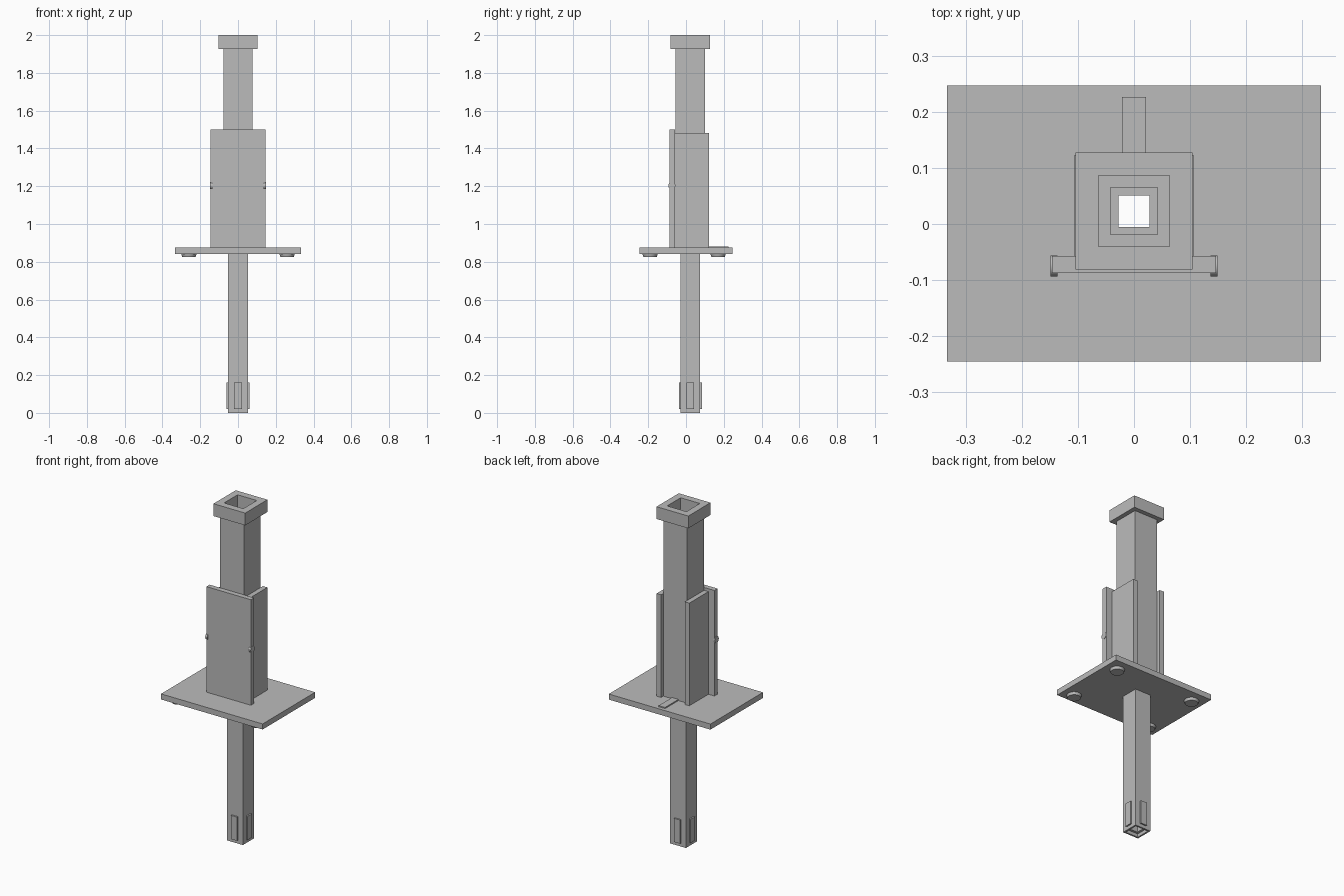
import bpy
import bmesh
import math
from mathutils import Matrix

if "Cube" in bpy.data.objects:
    bpy.data.objects.remove(bpy.data.objects["Cube"])

CY = 0.023  # depth of the column axis

steel = bpy.data.materials.new("grey_steel")
steel.diffuse_color = (0.5, 0.5, 0.5, 1.0)
steel.use_nodes = True
steel.node_tree.nodes["Principled BSDF"].inputs["Base Color"].default_value = steel.diffuse_color


def finish(name, bm):
    bmesh.ops.recalc_face_normals(bm, faces=bm.faces)
    mesh = bpy.data.meshes.new(name)
    bm.to_mesh(mesh)
    bm.free()
    mesh.materials.append(steel)
    obj = bpy.data.objects.new(name, mesh)
    bpy.context.collection.objects.link(obj)
    return obj


def box(name, x, y, z):
    bm = bmesh.new()
    size = [b - a for a, b in (x, y, z)]
    mid = [(a + b) / 2 for a, b in (x, y, z)]
    bmesh.ops.create_cube(bm, size=1, matrix=Matrix.Translation(mid) @ Matrix.Diagonal((*size, 1)))
    return finish(name, bm)


def square(h):
    return (-h, h, CY - h, CY + h)


def tube(name, outer, inner, z0, z1):
    """Rectangular tube between two (x0, x1, y0, y1) outlines."""
    bm = bmesh.new()
    rings = []
    for (x0, x1, y0, y1), z in ((outer, z0), (outer, z1), (inner, z1), (inner, z0)):
        rings.append([bm.verts.new((x, y, z))
                      for x, y in ((x0, y0), (x1, y0), (x1, y1), (x0, y1))])
    for k in range(4):
        a, b = rings[k], rings[(k + 1) % 4]
        for i in range(4):
            j = (i + 1) % 4
            bm.faces.new((a[i], a[j], b[j], b[i]))
    return finish(name, bm)


def disc(name, centre, r1, r2, depth, axis="Z"):
    bm = bmesh.new()
    turn = Matrix.Rotation(math.pi / 2, 4, "Y") if axis == "X" else Matrix.Identity(4)
    bmesh.ops.create_cone(bm, cap_ends=True, segments=24, radius1=r1, radius2=r2,
                          depth=depth, matrix=Matrix.Translation(centre) @ turn)
    obj = finish(name, bm)
    bpy.context.view_layer.objects.active = obj
    obj.select_set(True)
    bpy.ops.object.shade_smooth_by_angle(angle=math.radians(30))
    obj.select_set(False)


# Mounting plate with the column opening
tube("mounting_plate", (-0.333, 0.333, -0.245, 0.247), square(0.042), 0.842, 0.875)

# Upper hollow column and its collar
tube("upper_column", square(0.078), square(0.063), 0.875, 1.93)
tube("top_collar", square(0.104), square(0.063), 1.927, 2.0)

# Lower hollow post with an inner sleeve near its end
tube("lower_post", square(0.052), square(0.042), 0.0, 0.842)
tube("post_inner_sleeve", square(0.042), square(0.028), 0.02, 0.16)

# Raised pads on the four faces of the post end
for s, side in ((-1, "left"), (1, "right")):
    xs = sorted((s * 0.05, s * 0.061))
    box(side + "_post_pad", xs, (CY - 0.02, CY + 0.02), (0.02, 0.16))
for s, side in ((-1, "front"), (1, "back")):
    ys = sorted((CY + s * 0.05, CY + s * 0.061))
    box(side + "_post_pad", (-0.02, 0.02), ys, (0.02, 0.16))

# Front plate, side plates and edge knobs
box("front_plate", (-0.146, 0.146), (-0.087, -0.057), (0.875, 1.5))
for s, side in ((-1, "left"), (1, "right")):
    box(side + "_side_plate", sorted((s * 0.078, s * 0.107)), (-0.057, 0.122), (0.875, 1.483))
    disc(side + "_knob", (s * 0.1425, -0.075, 1.203), 0.019, 0.019, 0.013, "X")

# Thin tongue lying on the plate behind the column
box("back_tongue", (-0.021, 0.021), (0.1, 0.226), (0.875, 0.882))

# Round feet under the plate
for x in (-0.26, 0.26):
    for y, row in ((-0.19, "front"), (0.17, "back")):
        disc(row + "_foot", (x, y, 0.835), 0.036, 0.041, 0.017)
